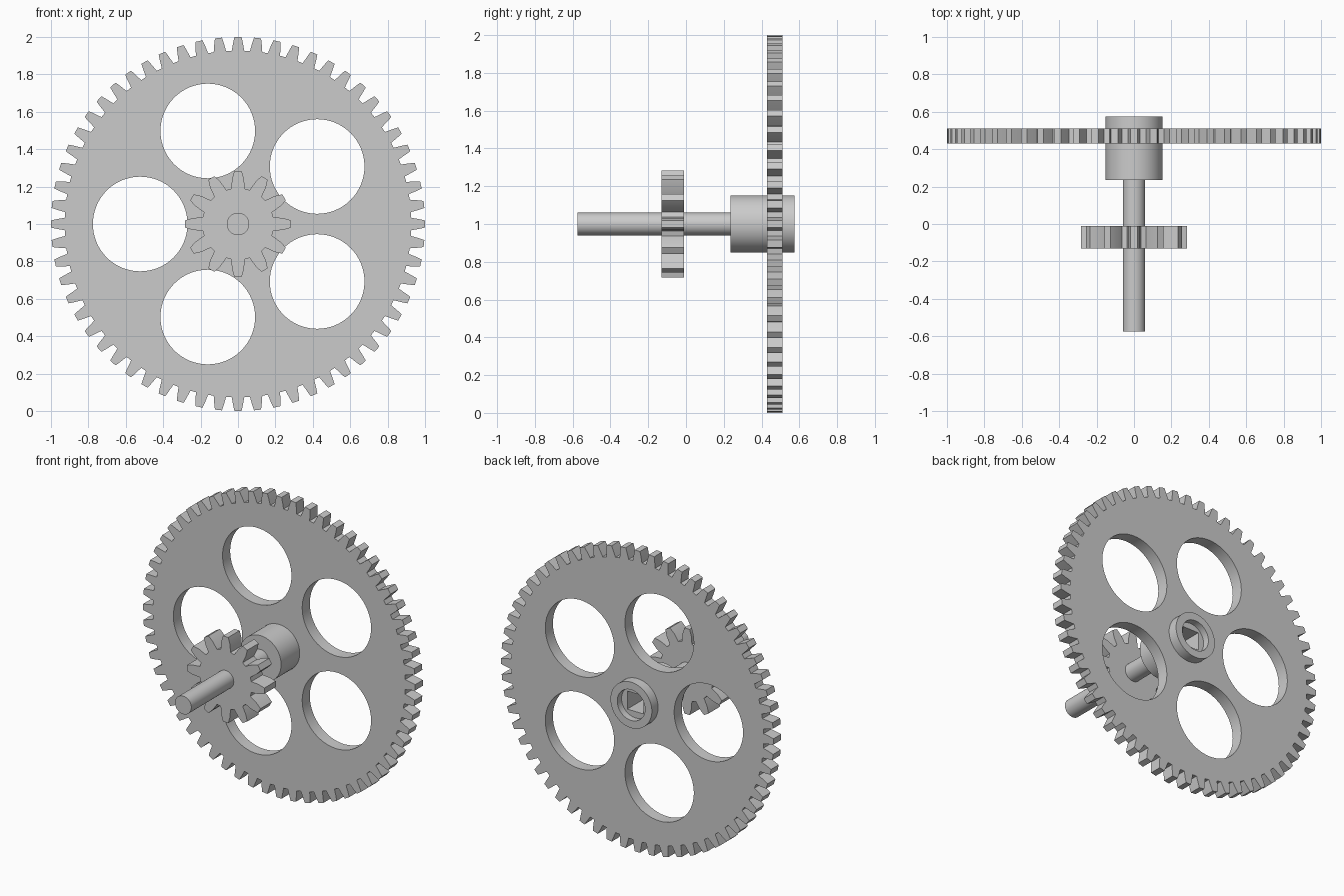
import bpy, bmesh
from math import pi, sin, cos, radians

if "Cube" in bpy.data.objects:
    bpy.data.objects.remove(bpy.data.objects["Cube"])

CZ = 1.0  # height of the common axle


def circle(r, n=64, cx=0.0, cy=0.0):
    return [(cx + r * cos(2 * pi * i / n), cy + r * sin(2 * pi * i / n)) for i in range(n)]


def gear_outline(teeth, tooth):
    """tooth: (radius, half angle) pairs running from root to tip."""
    pts = []
    for i in range(teeth):
        a = 2 * pi * i / teeth
        for r, h in tooth:
            pts.append((r * cos(a - h), r * sin(a - h)))
        for r, h in reversed(tooth):
            pts.append((r * cos(a + h), r * sin(a + h)))
    return pts


def smooth(ob):
    bpy.ops.object.select_all(action='DESELECT')
    ob.select_set(True)
    bpy.context.view_layer.objects.active = ob
    bpy.ops.object.shade_smooth_by_angle(angle=radians(15))


def plate(name, loops, y0, y1):
    """Extrude flat outlines (inner loops become holes) along y."""
    cu = bpy.data.curves.new(name, 'CURVE')
    cu.dimensions = '2D'
    cu.fill_mode = 'BOTH'
    cu.extrude = (y1 - y0) / 2
    for loop in loops:
        sp = cu.splines.new('POLY')
        sp.points.add(len(loop) - 1)
        for p, (x, z) in zip(sp.points, loop):
            p.co = (x, z, 0, 1)
        sp.use_cyclic_u = True
    ob = bpy.data.objects.new(name, cu)
    bpy.context.collection.objects.link(ob)
    ob.location = (0, (y0 + y1) / 2, CZ)
    ob.rotation_euler = (pi / 2, 0, 0)
    bpy.ops.object.select_all(action='DESELECT')
    ob.select_set(True)
    bpy.context.view_layer.objects.active = ob
    bpy.ops.object.convert(target='MESH')
    ob = bpy.context.object
    ob.name = name
    bm = bmesh.new()
    bm.from_mesh(ob.data)
    bmesh.ops.remove_doubles(bm, verts=bm.verts, dist=1e-5)
    bmesh.ops.recalc_face_normals(bm, faces=bm.faces)
    bm.to_mesh(ob.data)
    bm.free()
    smooth(ob)
    return ob


def cylinder(name, r, y0, y1, n=64):
    bpy.ops.mesh.primitive_cylinder_add(vertices=n, radius=r, depth=y1 - y0,
                                        location=(0, (y0 + y1) / 2, CZ),
                                        rotation=(pi / 2, 0, 0))
    ob = bpy.context.object
    ob.name = name
    return ob


def cut(ob, cutter):
    m = ob.modifiers.new('cut', 'BOOLEAN')
    m.operation = 'DIFFERENCE'
    m.solver = 'EXACT'
    m.object = cutter
    bpy.context.view_layer.objects.active = ob
    bpy.ops.object.modifier_apply(modifier=m.name)
    bpy.data.objects.remove(cutter)


# large wheel: 60 teeth, five round windows, centre opening for the hub
big_tooth = [(0.927, 0.036), (0.968, 0.027), (1.0, 0.019)]
windows = [circle(0.253, 64, 0.523 * cos(pi + 2 * pi * i / 5), 0.523 * sin(pi + 2 * pi * i / 5))
           for i in range(5)]
plate('large_gear', [gear_outline(60, big_tooth)] + windows + [circle(0.145)], 0.43, 0.51)

# small pinion: 12 teeth
small_tooth = [(0.192, 0.19), (0.244, 0.131), (0.285, 0.068)]
plate('small_gear', [gear_outline(12, small_tooth)], -0.13, -0.01)

# axle
smooth(cylinder('axle', 0.06, -0.575, 0.24))

# hub with shallow round recess and deep square socket at the back
hub = cylinder('hub', 0.152, 0.235, 0.575)
cut(hub, cylinder('recess_cutter', 0.102, 0.53, 0.65))
bpy.ops.mesh.primitive_cube_add(size=1, location=(0, 0.43, CZ))
socket = bpy.context.object
socket.scale = (0.12, 0.34, 0.12)
cut(hub, socket)
smooth(hub)
